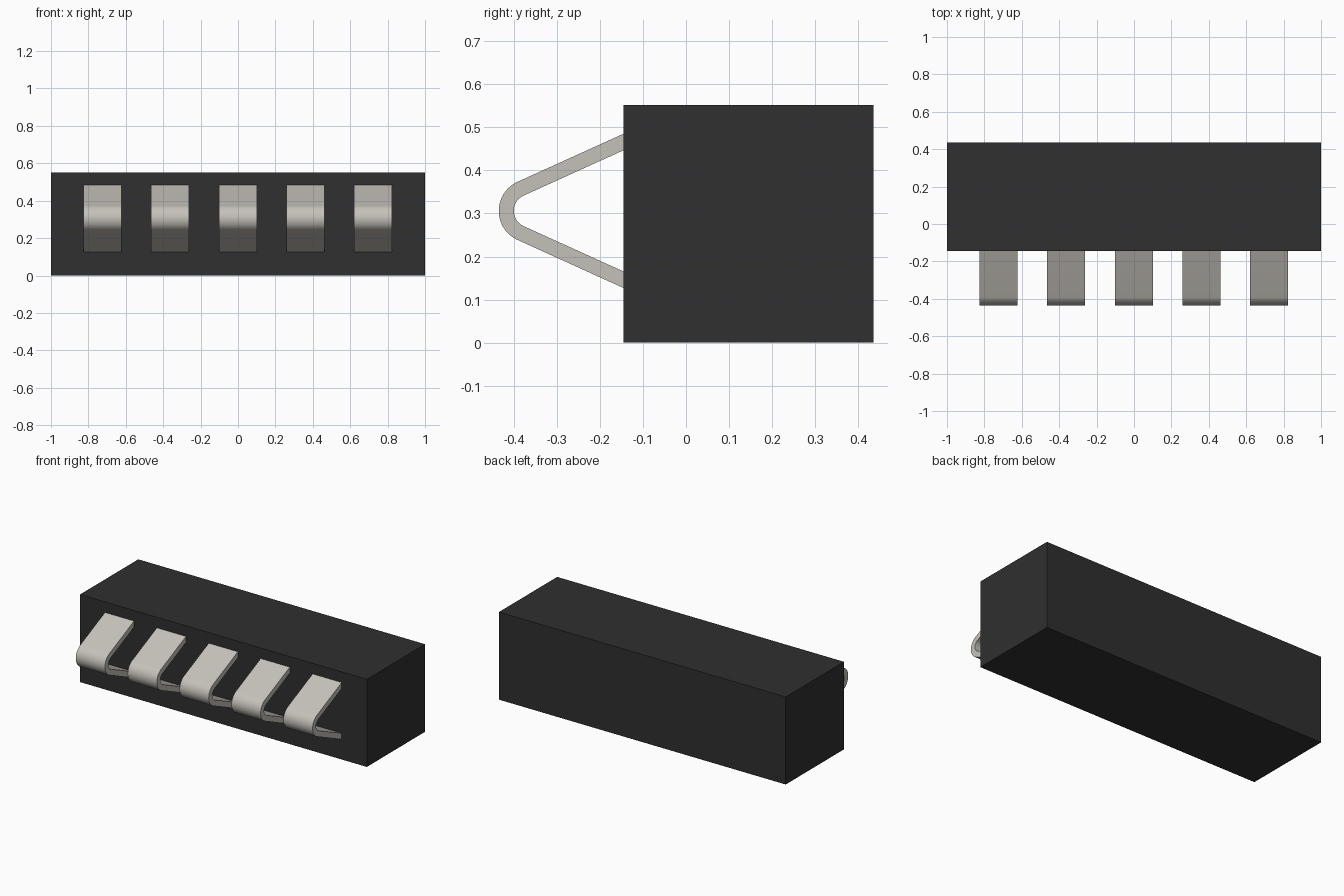
import bpy, bmesh, math

cube = bpy.data.objects.get("Cube")
if cube:
    bpy.data.objects.remove(cube, do_unlink=True)


def make_material(name, rgb):
    mat = bpy.data.materials.new(name)
    mat.use_nodes = True
    mat.diffuse_color = (*rgb, 1)
    mat.node_tree.nodes["Principled BSDF"].inputs["Base Color"].default_value = (*rgb, 1)
    return mat


def add_object(name, bm, mat):
    bmesh.ops.recalc_face_normals(bm, faces=bm.faces[:])
    mesh = bpy.data.meshes.new(name)
    bm.to_mesh(mesh)
    bm.free()
    mesh.materials.append(mat)
    obj = bpy.data.objects.new(name, mesh)
    bpy.context.collection.objects.link(obj)
    return obj


black = make_material("black plastic", (0.029, 0.029, 0.029))
metal = make_material("pale metal", (0.56, 0.535, 0.49))

# Rectangular housing
Y_FACE, Y_BACK, HEIGHT = -0.145, 0.435, 0.552
bm = bmesh.new()
bmesh.ops.create_cube(bm, size=1)
for v in bm.verts:
    v.co.x *= 2
    v.co.y = Y_FACE if v.co.y < 0 else Y_BACK
    v.co.z = HEIGHT if v.co.z > 0 else 0
add_object("housing", bm, black)

# Bent strip contact: two sloping arms joined by a round tip
R_OUT, R_IN = 0.074, 0.039
Y_TIP, Z_MID = -0.435 + R_OUT, 0.306
SLOPE = math.radians(24.4)
ARC_STEPS = 24
Y_END = Y_FACE + 0.004     # arms end just inside the housing


def strip_side(radius):
    """Points of one side of the strip, from upper arm end to lower arm end."""
    half = math.pi / 2 - SLOPE
    arc = []
    for i in range(ARC_STEPS + 1):
        a = half - 2 * half * i / ARC_STEPS
        arc.append((Y_TIP - radius * math.cos(a), Z_MID + radius * math.sin(a)))
    rise = (Y_END - arc[0][0]) * math.tan(SLOPE)
    return [(Y_END, arc[0][1] + rise)] + arc + [(Y_END, arc[-1][1] - rise)]


def make_contact(name, x, width):
    bm = bmesh.new()
    rings = [[bm.verts.new((x + dx, y, z)) for y, z in strip_side(r)]
             for dx, r in ((-width / 2, R_OUT), (width / 2, R_OUT),
                           (width / 2, R_IN), (-width / 2, R_IN))]
    # Four walls along the strip, then the two end caps
    for a, b in zip(rings, rings[1:] + rings[:1]):
        for i in range(len(a) - 1):
            bm.faces.new((a[i], a[i + 1], b[i + 1], b[i]))
    for end in (0, -1):
        bm.faces.new([ring[end] for ring in rings])
    return add_object(name, bm, metal)


bpy.ops.object.select_all(action="DESELECT")
for i in range(5):
    contact = make_contact(f"contact_{i + 1}", (i - 2) * 0.362 - 0.001, 0.203)
    contact.select_set(True)
    bpy.context.view_layer.objects.active = contact
bpy.ops.object.shade_smooth_by_angle(angle=math.radians(30))
